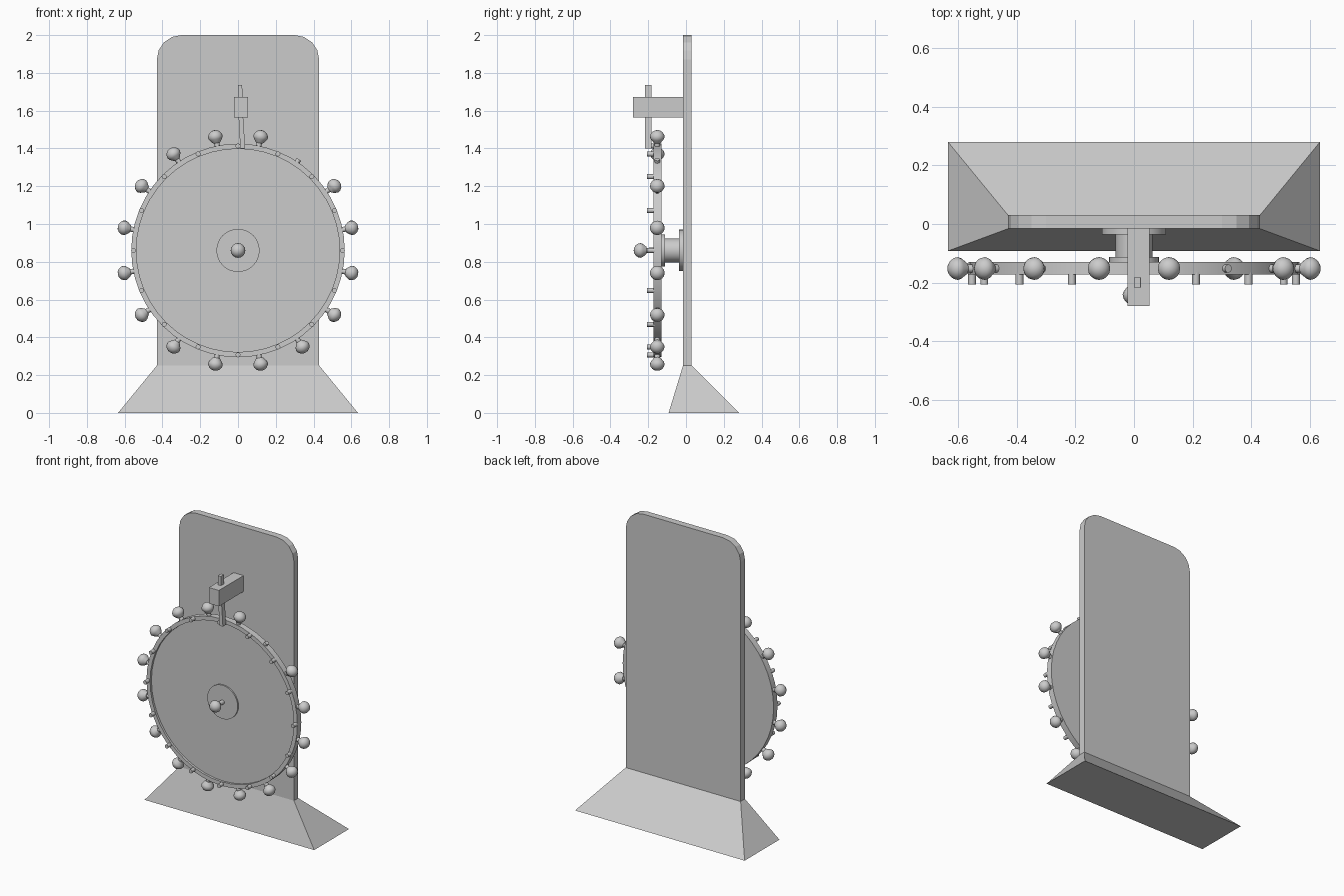
import bpy, bmesh
from math import sin, cos, pi, radians
from mathutils import Matrix, Vector

if "Cube" in bpy.data.objects:
    bpy.data.objects.remove(bpy.data.objects["Cube"])

CZ = 0.86      # wheel centre height
WY = -0.152    # wheel mid plane


def finish(name, bm, smooth=False):
    bmesh.ops.recalc_face_normals(bm, faces=bm.faces)
    me = bpy.data.meshes.new(name)
    bm.to_mesh(me)
    bm.free()
    ob = bpy.data.objects.new(name, me)
    bpy.context.collection.objects.link(ob)
    if smooth:
        bpy.ops.object.select_all(action='DESELECT')
        ob.select_set(True)
        bpy.context.view_layer.objects.active = ob
        bpy.ops.object.shade_smooth_by_angle(angle=radians(35))
    return ob


def lathe(name, profile, segs, origin, axis):
    """Revolve (radius, distance) points about an axis through origin."""
    bm = bmesh.new()
    vs = [bm.verts.new((r, 0, d)) for r, d in profile]
    es = [bm.edges.new(p) for p in zip(vs, vs[1:])]
    bmesh.ops.spin(bm, geom=vs + es, cent=(0, 0, 0), axis=(0, 0, 1),
                   angle=2 * pi, steps=segs)
    bmesh.ops.remove_doubles(bm, verts=bm.verts, dist=1e-5)
    rot = Vector((0, 0, 1)).rotation_difference(Vector(axis)).to_matrix().to_4x4()
    bm.transform(Matrix.Translation(origin) @ rot)
    return finish(name, bm, True)


def loft(name, loops):
    """Skin a stack of equal-length loops and cap both ends."""
    bm = bmesh.new()
    rings = [[bm.verts.new(p) for p in loop] for loop in loops]
    n = len(rings[0])
    for a, b in zip(rings, rings[1:]):
        for i in range(n):
            j = (i + 1) % n
            bm.faces.new((a[i], a[j], b[j], b[i]))
    bm.faces.new(rings[0])
    bm.faces.new(rings[-1])
    return finish(name, bm)


def rect(x0, x1, y0, y1, z):
    return [(x0, y0, z), (x1, y0, z), (x1, y1, z), (x0, y1, z)]


# Flared base and round-cornered back board
loft("base", [rect(-0.635, 0.635, -0.092, 0.28, 0),
              rect(-0.43, 0.43, -0.016, 0.03, 0.25)])
outline = [(-0.43, 0.25), (0.43, 0.25)]
for cx, start in ((0.30, 0), (-0.30, 90)):
    for k in range(5):
        a = radians(start + 22.5 * k)
        outline.append((cx + 0.13 * cos(a), 1.87 + 0.13 * sin(a)))
loft("back_board", [[(x, y, z) for x, z in outline] for y in (-0.016, 0.03)])

# Wheel with raised rim, front washer and rear axle (distances run forward)
front = (0, -1, 0)
centre = (0, 0, CZ)
lathe("wheel", [(0, 0.13), (0.565, 0.13), (0.565, 0.172), (0.538, 0.172),
                (0.538, 0.157), (0, 0.157)], 48, centre, front)
lathe("front_washer", [(0, 0.15), (0.114, 0.15), (0.114, 0.166), (0, 0.166)],
      32, centre, front)
lathe("axle", [(0, 0.016), (0.11, 0.016), (0.11, 0.036), (0.063, 0.036),
               (0.063, 0.112), (0.085, 0.112), (0.085, 0.135), (0, 0.135)],
      32, centre, front)

# Knob and bulb shapes: tapered neck and round globe
neck = [(0.0, -0.052), (0.014, -0.052), (0.014, -0.032)]
globe = [(0.0, -0.032), (0.018, -0.032), (0.034, -0.012), (0.039, 0.0)]
globe += [(0.039 * cos(a), 0.037 * sin(a)) for a in (pi / 8, pi / 4, 3 * pi / 8)]
globe += [(0, 0.037)]
bulb = neck + globe[1:]
lathe("centre_knob", [(0, -0.078), (0.015, -0.078)] + bulb[2:],
      16, (0, -0.24, CZ), front)

# Bulbs around the rim (one is knocked off its stub) and pegs between them
for i in range(16):
    a = radians(11.25 + 22.5 * i)
    d = Vector((cos(a), 0, sin(a)))
    pos = Vector((0, WY, CZ)) + d * 0.612
    if i == 2:
        lathe("empty_socket", neck + [(0, -0.032)], 12, pos, d)
        b = radians(33.75)
        lathe("loose_bulb", globe, 16,
              Vector((0, WY, CZ)) + Vector((cos(b), 0, sin(b))) * 0.612, d)
    else:
        lathe(f"bulb_{i}", bulb, 16, pos, d)
    p = radians(22.5 * i)
    lathe(f"peg_{i}", [(0, 0.165), (0.013, 0.165), (0.013, 0.206), (0, 0.206)],
          12, (0.553 * cos(p), 0, CZ + 0.553 * sin(p)), front)

# Pointer bracket and bent flapper
loft("pointer_bracket", [rect(-0.022, 0.053, -0.28, -0.01, 1.565),
                         rect(-0.022, 0.053, -0.28, -0.01, 1.673)])
loft("flapper", [rect(0.012, 0.038, -0.216, -0.182, 1.40),
                 rect(0.003, 0.027, -0.216, -0.182, 1.57),
                 rect(0.000, 0.022, -0.216, -0.182, 1.735)])
